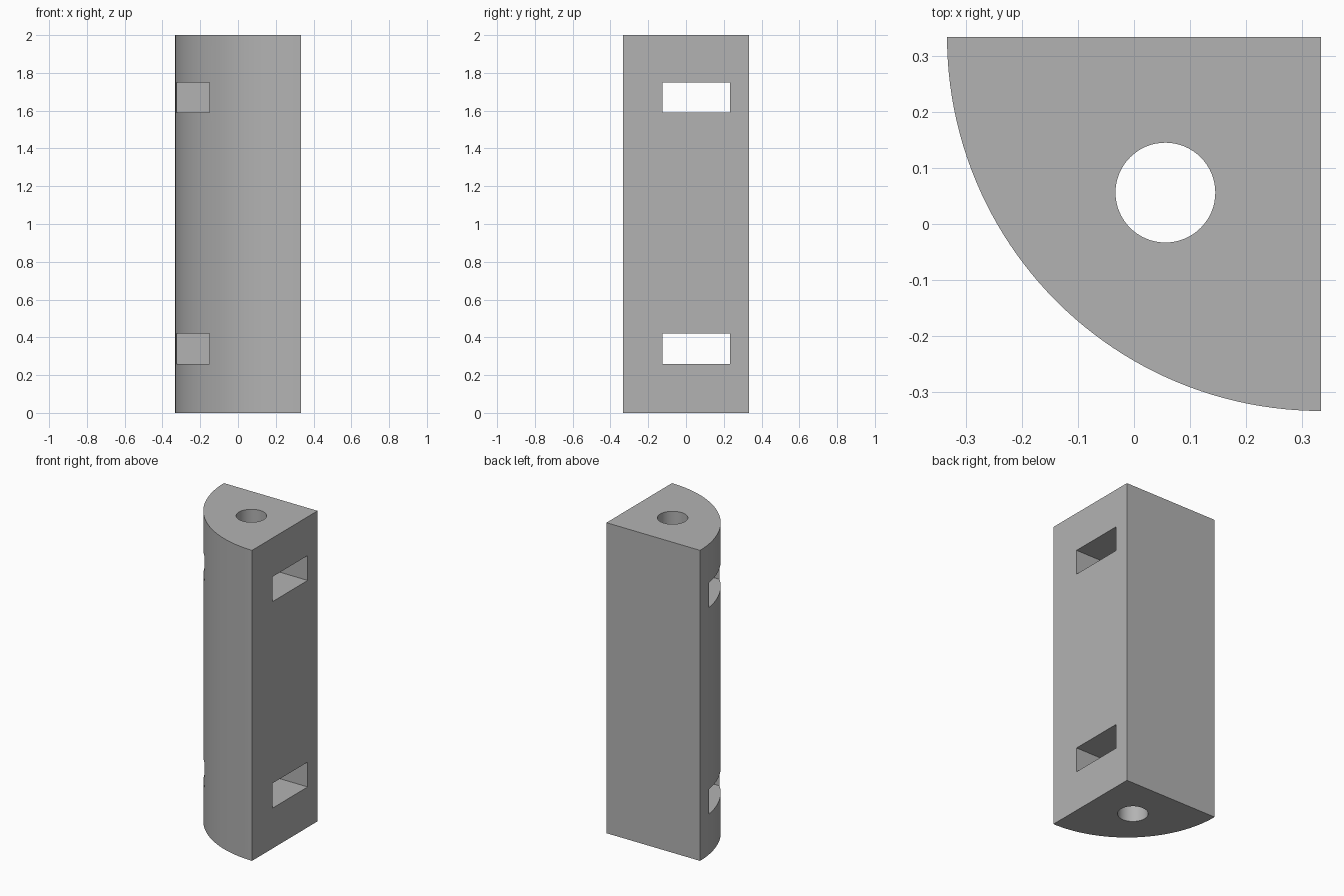
import bpy, bmesh, math

default = bpy.data.objects.get("Cube")
if default:
    bpy.data.objects.remove(default, do_unlink=True)

HALF, RADIUS, HEIGHT = 1 / 3, 2 / 3, 2.0
HOLE_C, HOLE_R = 0.056, 0.089

grey = bpy.data.materials.new("plain_grey")
grey.use_nodes = True
colour = (0.45, 0.45, 0.45, 1)
grey.diffuse_color = colour
grey.node_tree.nodes["Principled BSDF"].inputs["Base Color"].default_value = colour


def prism(name, outline, z0, z1):
    """Extrude a counter-clockwise xy outline from z0 to z1."""
    bm = bmesh.new()
    base = bm.faces.new([bm.verts.new((x, y, z0)) for x, y in outline])
    top = bmesh.ops.extrude_face_region(bm, geom=[base])["geom"]
    verts = [g for g in top if isinstance(g, bmesh.types.BMVert)]
    bmesh.ops.translate(bm, vec=(0, 0, z1 - z0), verts=verts)
    bmesh.ops.recalc_face_normals(bm, faces=bm.faces)
    mesh = bpy.data.meshes.new(name)
    bm.to_mesh(mesh)
    bm.free()
    mesh.materials.append(grey)
    obj = bpy.data.objects.new(name, mesh)
    bpy.context.collection.objects.link(obj)
    return obj


def arc(cx, cy, r, start, end, steps):
    angles = [math.radians(start + (end - start) * i / steps) for i in range(steps + 1)]
    return [(cx + r * math.cos(a), cy + r * math.sin(a)) for a in angles]


# Quarter-round post, with its square corner at the back left
post = prism("quarter_round_post",
             [(HALF, HALF)] + arc(HALF, HALF, RADIUS, 180, 270, 48), 0, HEIGHT)

# Lengthwise bore and two cross slots
cutters = [prism("bore_cutter", arc(HOLE_C, HOLE_C, HOLE_R, 0, 360, 64)[:-1],
                 -0.1, HEIGHT + 0.1)]
for label, z in (("lower", 0.26), ("upper", 1.59)):
    slot = [(-0.5, -0.124), (0.5, -0.124), (0.5, 0.233), (-0.5, 0.233)]
    cutters.append(prism(label + "_slot_cutter", slot, z, z + 0.16))

bpy.ops.object.select_all(action="DESELECT")
post.select_set(True)
bpy.context.view_layer.objects.active = post
for cutter in cutters:
    cutter.hide_render = True
    cut = post.modifiers.new(cutter.name, "BOOLEAN")
    cut.operation = "DIFFERENCE"
    cut.solver = "EXACT"
    cut.object = cutter
    bpy.ops.object.modifier_apply(modifier=cut.name)
    bpy.data.objects.remove(cutter, do_unlink=True)

# Smooth curved walls, crisp edges
bpy.ops.object.shade_smooth_by_angle(angle=math.radians(30))
